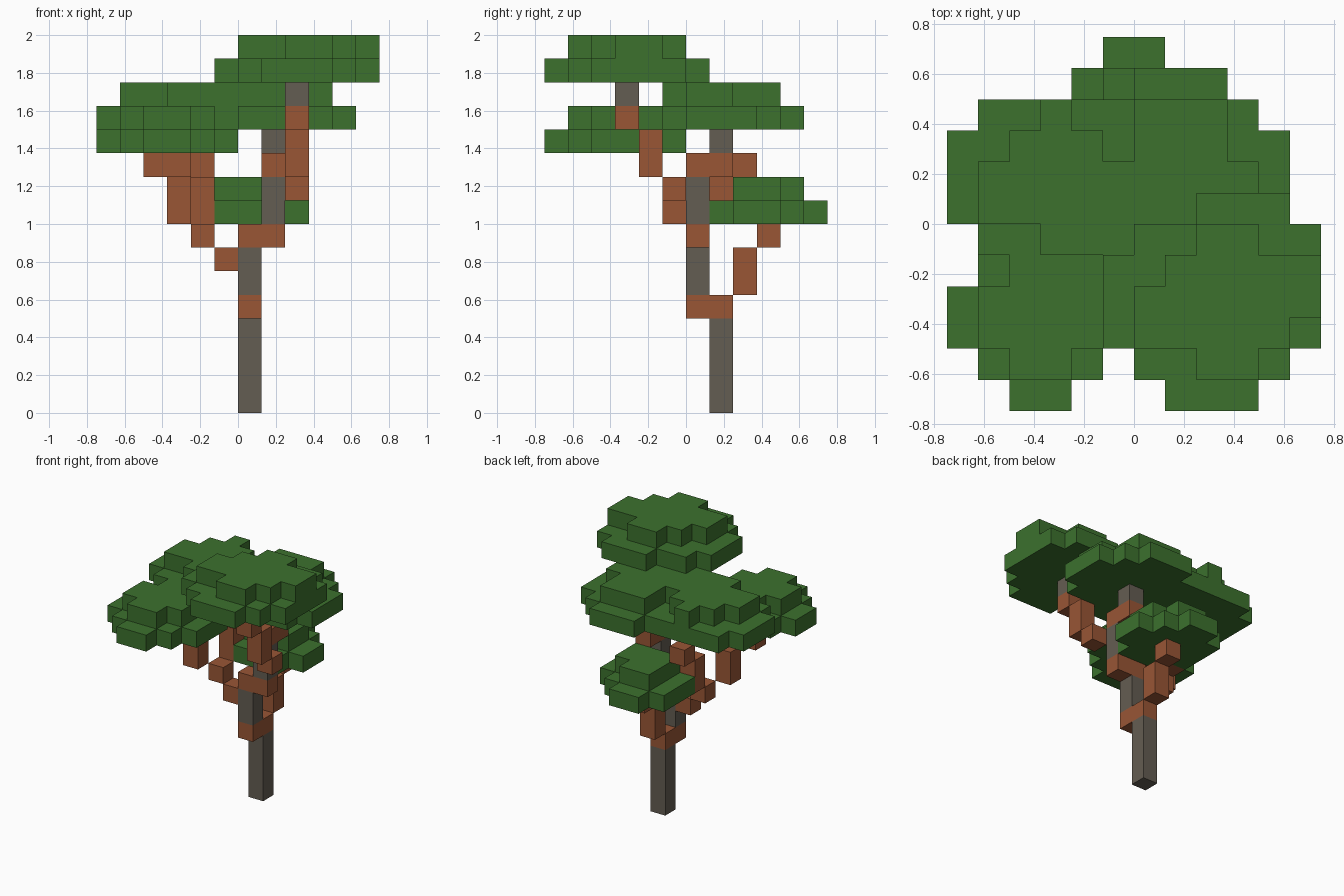
import bpy
import bmesh
from mathutils import Vector

U = 0.125  # edge of one block

cube = bpy.data.objects.get("Cube")
if cube:
    bpy.data.objects.remove(cube, do_unlink=True)


def make_material(name, color):
    mat = bpy.data.materials.new(name)
    mat.use_nodes = True
    mat.diffuse_color = (*color, 1)
    mat.node_tree.nodes["Principled BSDF"].inputs["Base Color"].default_value = (*color, 1)
    return mat


LEAF = make_material("leaf green", (0.045, 0.165, 0.027))
BARK = make_material("grey bark", (0.127, 0.109, 0.084))
BRANCH = make_material("red brown bark", (0.319, 0.093, 0.036))

AXES = [Vector(a) for a in ((1, 0, 0), (0, 1, 0), (0, 0, 1))]


def build_blocks(name, cells, mat):
    """Skin a set of grid cells with only its outer faces."""
    cells = set(cells)
    bm = bmesh.new()
    for cell in cells:
        center = Vector(cell) + Vector((0.5, 0.5, 0.5))
        for k, axis in enumerate(AXES):
            u, v = AXES[(k + 1) % 3] / 2, AXES[(k + 2) % 3] / 2
            for sign in (-1, 1):
                if tuple(int(c) for c in Vector(cell) + axis * sign) in cells:
                    continue
                mid = center + axis * sign / 2
                ring = [mid - u - v, mid + u - v, mid + u + v, mid - u + v]
                bm.faces.new([bm.verts.new(p * U) for p in ring[::sign]])
    bmesh.ops.remove_doubles(bm, verts=bm.verts, dist=U / 100)
    bmesh.ops.dissolve_limit(bm, angle_limit=0.01, verts=bm.verts, edges=bm.edges)
    mesh = bpy.data.meshes.new(name)
    bm.to_mesh(mesh)
    bm.free()
    mesh.materials.append(mat)
    obj = bpy.data.objects.new(name, mesh)
    bpy.context.collection.objects.link(obj)


def layer(z, front, *rows):
    """Cells of one leaf layer: one (left, right) span per row, front to back."""
    return [(x, front + n, z) for n, row in enumerate(rows)
            for a, b in zip(row[::2], row[1::2]) for x in range(a, b + 1)]


def column(x, y, low, high):
    return [(x, y, z) for z in range(low, high + 1)]


# Grey trunk sections
build_blocks("lower_trunk", column(0, 1, 0, 3), BARK)
build_blocks("middle_trunk", column(0, 0, 5, 6), BARK)
build_blocks("upper_trunk", column(1, 0, 8, 9), BARK)
build_blocks("trunk_tip", column(1, 1, 11, 11), BARK)
build_blocks("front_branch_tip", column(2, -3, 13, 13), BARK)

# Brown trunk joints and branches
build_blocks("lower_joint", [(0, 0, 4), (0, 1, 4)], BRANCH)
build_blocks("middle_joint", [(0, 0, 7), (1, 0, 7)], BRANCH)
build_blocks("upper_joint", [(1, 0, 10), (1, 1, 10)], BRANCH)
build_blocks("back_branch", column(0, 2, 5, 6) + [(0, 3, 7)], BRANCH)
build_blocks("side_branch", [(-1, 0, 6), (-2, 0, 7)], BRANCH)
build_blocks("side_front_branch",
             column(-3, -1, 8, 9) + [(-4, -2, 10), (-3, -2, 10)], BRANCH)
build_blocks("side_back_branch", column(-2, 1, 8, 9) + [(-2, 2, 10)], BRANCH)
build_blocks("front_branch",
             [(2, -1, 9), (2, -3, 12)] + column(2, -2, 10, 11), BRANCH)

# Leaf canopies, each a wide layer with a smaller one on top
build_blocks("top_canopy",
             layer(14, -6, (1, 3), (0, 4), (-1, 5), (-1, 5), (-1, 5), (0, 5), (2, 4))
             + layer(15, -5, (2, 3), (0, 4), (0, 5), (1, 5), (2, 3)), LEAF)
build_blocks("middle_canopy",
             layer(12, -2, (0, 1), (-5, 3), (-6, 4), (-6, 4), (-6, 4), (-5, 3), (0, 2))
             + layer(13, -1, (-3, 2), (-5, 3), (-5, 3), (-4, -2, 0, 2), (-3, -3, 0, 2)),
             LEAF)
build_blocks("front_canopy",
             layer(11, -6, (-4, -3), (-5, -2), (-6, -1), (-6, -1), (-5, -1), (-4, -2))
             + layer(12, -5, (-4, -3), (-5, -2), (-5, -2), (-4, -2)), LEAF)
build_blocks("low_back_canopy",
             layer(8, 1, (-1, 1), (-2, 2), (-2, 2), (-2, 1), (-1, 0))
             + layer(9, 2, (-1, 1), (-1, 1), (-1, 0)), LEAF)
